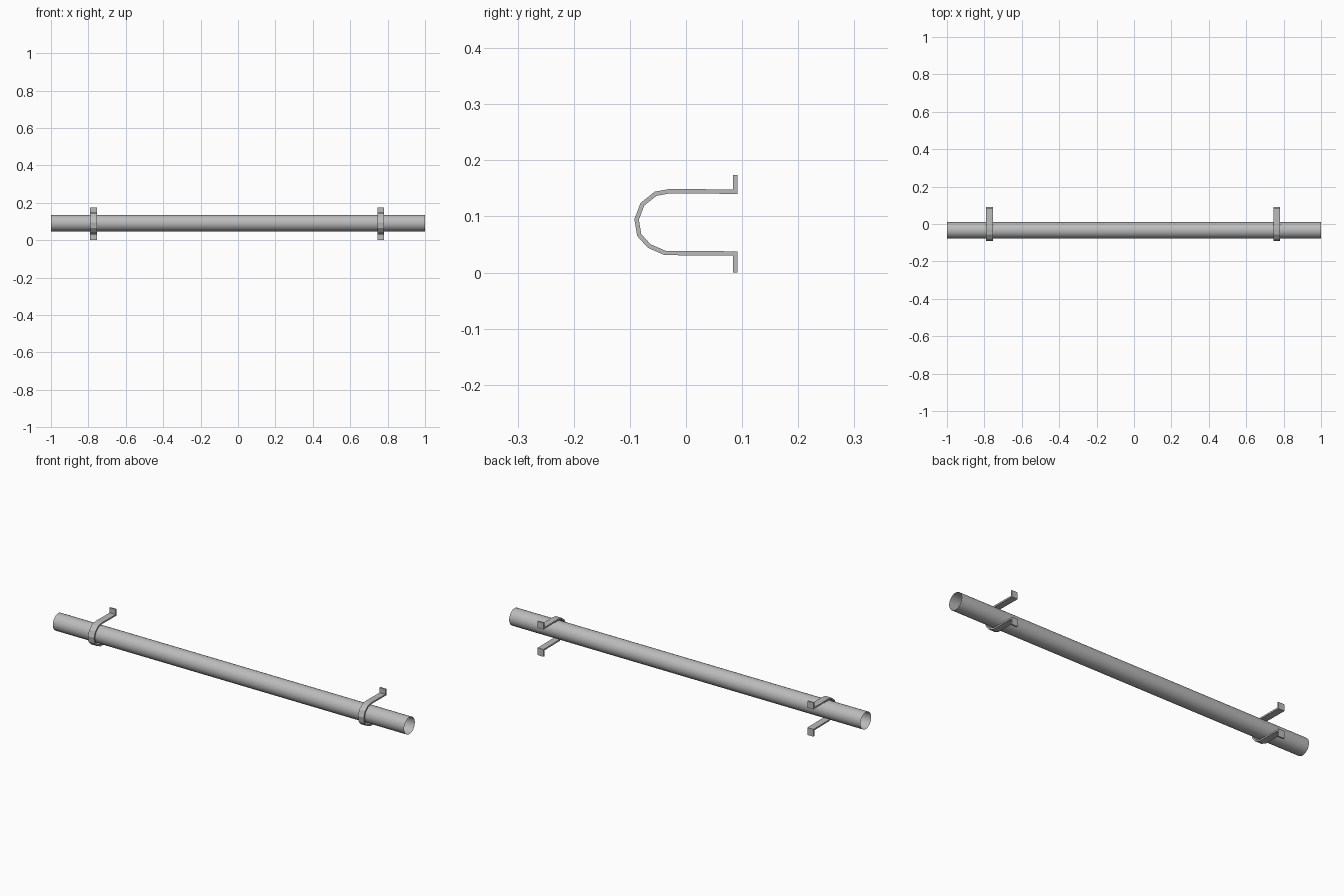
import bpy, bmesh, math
from mathutils import Vector

cube = bpy.data.objects.get("Cube")
if cube:
    bpy.data.objects.remove(cube, do_unlink=True)

# Single grey metal
grey = bpy.data.materials.new("grey metal")
grey.use_nodes = True
colour = (0.5, 0.5, 0.5, 1)
grey.diffuse_color = colour
grey.node_tree.nodes["Principled BSDF"].inputs["Base Color"].default_value = colour


def make_object(name, bm):
    mesh = bpy.data.meshes.new(name)
    bm.to_mesh(mesh)
    bm.free()
    mesh.materials.append(grey)
    obj = bpy.data.objects.new(name, mesh)
    bpy.context.collection.objects.link(obj)
    return obj


def offset_path(points, distance):
    """Mitred copy of an open path, moved to its left side."""
    result = []
    for i, p in enumerate(points):
        before = (p - points[i - 1]).normalized() if i else None
        after = (points[i + 1] - p).normalized() if i < len(points) - 1 else None
        a, b = before or after, after or before
        na, nb = Vector((-a.y, a.x)), Vector((-b.y, b.x))
        result.append(p + (na + nb) * distance / (1 + na.dot(nb)))
    return result


# Thin-walled pipe, open at both ends
bm = bmesh.new()
sides, radius = 32, 0.0435
rings = []
for x in (-1, 1):
    rings.append([bm.verts.new((x, -0.034 + radius * math.cos(t), 0.091 + radius * math.sin(t)))
                  for t in (2 * math.pi * i / sides for i in range(sides))])
for i in range(sides):
    j = (i + 1) % sides
    face = bm.faces.new((rings[0][i], rings[0][j], rings[1][j], rings[1][i]))
    face.smooth = True
bmesh.ops.recalc_face_normals(bm, faces=bm.faces)
make_object("pipe", bm)

# Outer side of the strap from top flange, around the pipe, to bottom flange (y, z)
strap = [Vector(p) for p in (
    (0.084, 0.174), (0.084, 0.148), (-0.029, 0.149), (-0.056, 0.144),
    (-0.081, 0.124), (-0.092, 0.095), (-0.087, 0.065), (-0.068, 0.044),
    (-0.038, 0.031), (0.084, 0.03), (0.084, 0))]
inner = offset_path(strap, 0.0078)

# Flat-faced wall brackets
for name, x_min, x_max in (("right_bracket", -0.79, -0.755), ("left_bracket", 0.747, 0.78)):
    bm = bmesh.new()
    sections = []
    for out, inn in zip(strap, inner):
        sections.append([bm.verts.new((x, p.x, p.y)) for x, p in
                         ((x_min, out), (x_max, out), (x_max, inn), (x_min, inn))])
    for a, b in zip(sections, sections[1:]):
        for i in range(4):
            j = (i + 1) % 4
            bm.faces.new((a[i], a[j], b[j], b[i]))
    bm.faces.new(sections[0])
    bm.faces.new(sections[-1])
    bmesh.ops.recalc_face_normals(bm, faces=bm.faces)
    make_object(name, bm)
